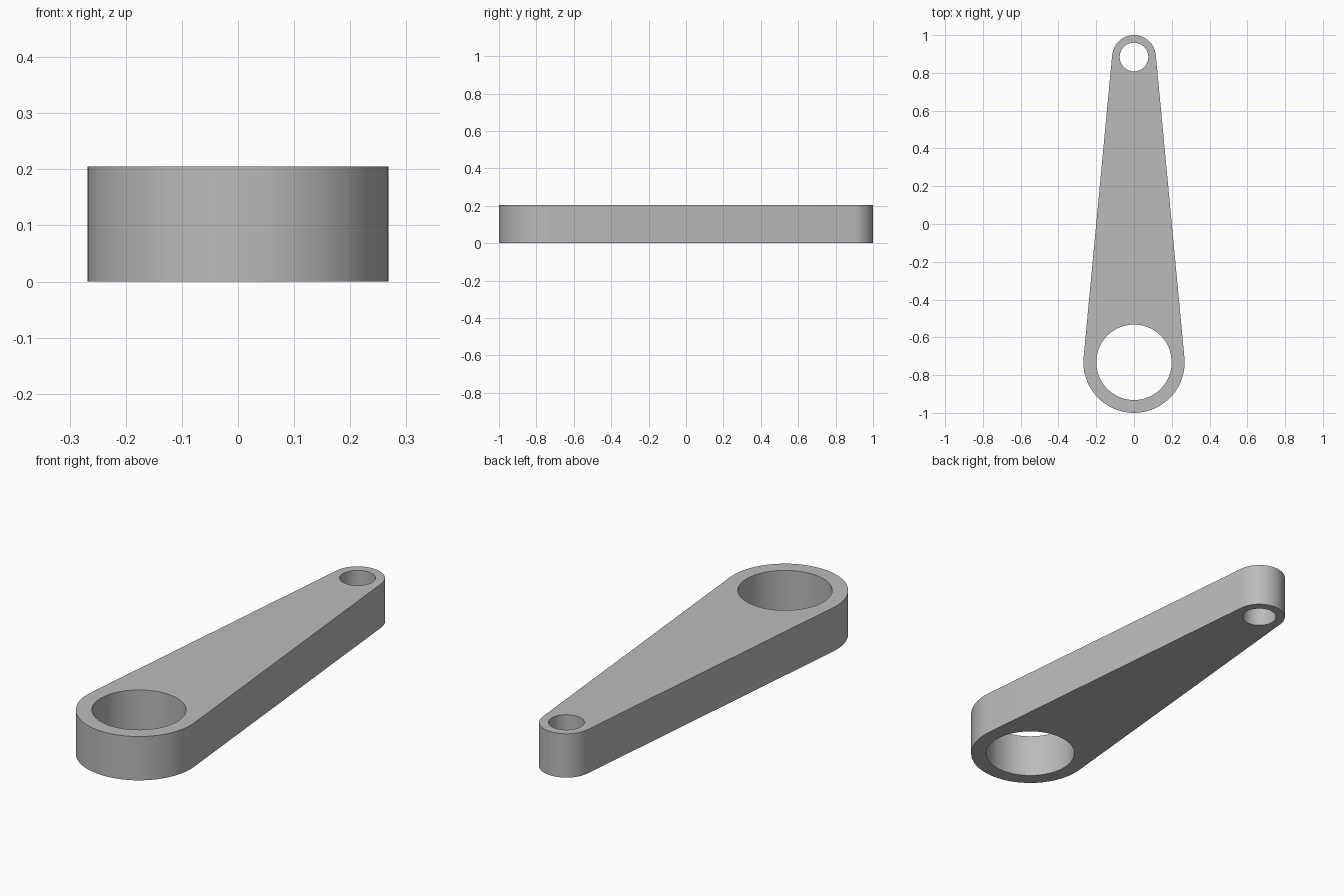
import bpy, bmesh, math

if "Cube" in bpy.data.objects:
    bpy.data.objects.remove(bpy.data.objects["Cube"])

HEIGHT = 0.205
BIG_Y, BIG_R, BIG_HOLE = -0.732, 0.268, 0.2
SMALL_Y, SMALL_R, SMALL_HOLE = 0.884, 0.116, 0.076


def arc(cy, r, start, end, n):
    """Points on an arc around (0, cy), both ends included."""
    return [(r * math.cos(start + (end - start) * i / n),
             cy + r * math.sin(start + (end - start) * i / n)) for i in range(n + 1)]


def add_loop(bm, points):
    verts = [bm.verts.new((x, y, 0)) for x, y in points]
    for i, v in enumerate(verts):
        bm.edges.new((v, verts[i - 1]))


# Outline: two end arcs joined by their common tangents, plus two round bores
tilt = math.asin((BIG_R - SMALL_R) / (SMALL_Y - BIG_Y))
outline = (arc(SMALL_Y, SMALL_R, tilt, math.pi - tilt, 24)
           + arc(BIG_Y, BIG_R, math.pi - tilt, 2 * math.pi + tilt, 32))
bm = bmesh.new()
add_loop(bm, outline)
add_loop(bm, arc(BIG_Y, BIG_HOLE, 0, 2 * math.pi, 48)[:-1])
add_loop(bm, arc(SMALL_Y, SMALL_HOLE, 0, 2 * math.pi, 32)[:-1])

# Fill around the bores and extrude to full thickness
bmesh.ops.triangle_fill(bm, edges=bm.edges[:], use_beauty=True, normal=(0, 0, 1))
ext = bmesh.ops.extrude_face_region(bm, geom=bm.faces[:], use_keep_orig=True)
top = [g for g in ext["geom"] if isinstance(g, bmesh.types.BMVert)]
bmesh.ops.translate(bm, verts=top, vec=(0, 0, HEIGHT))
bmesh.ops.recalc_face_normals(bm, faces=bm.faces[:])

mesh = bpy.data.meshes.new("link_arm")
bm.to_mesh(mesh)
bm.free()
arm = bpy.data.objects.new("link_arm", mesh)
bpy.context.collection.objects.link(arm)

# Plain grey metal
grey = bpy.data.materials.new("grey_metal")
grey.diffuse_color = (0.5, 0.5, 0.5, 1)
grey.use_nodes = True
grey.node_tree.nodes["Principled BSDF"].inputs["Base Color"].default_value = grey.diffuse_color
mesh.materials.append(grey)

bpy.context.view_layer.objects.active = arm
arm.select_set(True)
bpy.ops.object.shade_smooth_by_angle(angle=math.radians(30))
